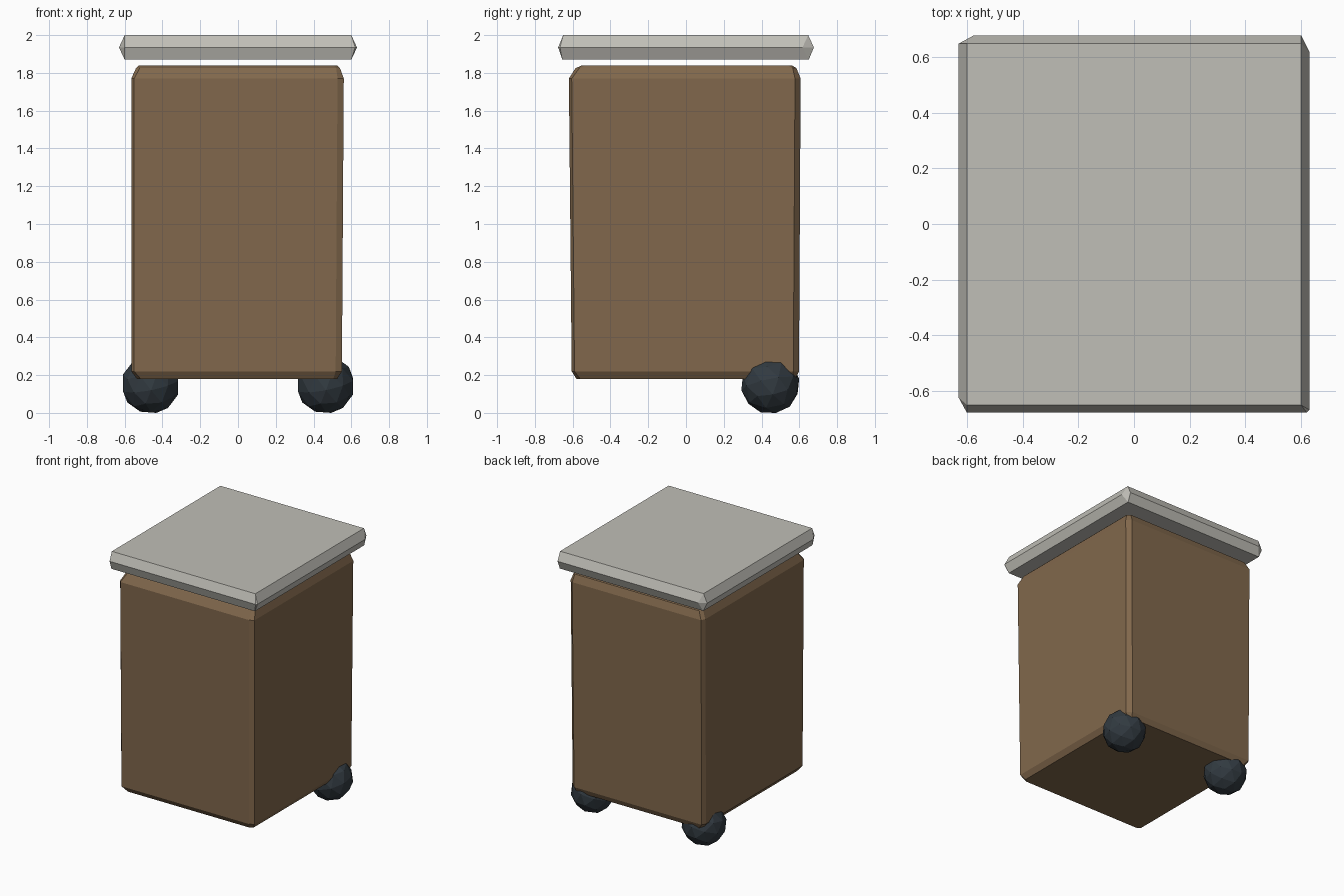
import bpy, bmesh
from mathutils import Vector

default = bpy.data.objects.get("Cube")
if default:
    bpy.data.objects.remove(default, do_unlink=True)


def material(name, colour):
    mat = bpy.data.materials.new(name)
    mat.use_nodes = True
    mat.diffuse_color = (*colour, 1)
    mat.node_tree.nodes["Principled BSDF"].inputs["Base Color"].default_value = (*colour, 1)
    return mat


brown = material("brown plastic", (0.22, 0.138, 0.072))
grey = material("pale grey lid", (0.53, 0.52, 0.475))
black = material("dark rubber", (0.032, 0.043, 0.053))


def finish(name, bm, mat):
    bmesh.ops.remove_doubles(bm, verts=bm.verts, dist=0.0005)
    bmesh.ops.recalc_face_normals(bm, faces=bm.faces)
    mesh = bpy.data.meshes.new(name)
    bm.to_mesh(mesh)
    bm.free()
    mesh.materials.append(mat)
    obj = bpy.data.objects.new(name, mesh)
    bpy.context.collection.objects.link(obj)
    return obj


def outline(x0, x1, y0, y1, cuts):
    """Rectangle with each corner cut off: front right, front left, back left, back right."""
    (ax, ay), (bx, by), (cx, cy), (dx, dy) = cuts
    return [(x0, y0 + ay), (x0 + ax, y0), (x1 - bx, y0), (x1, y0 + by),
            (x1, y1 - cy), (x1 - cx, y1), (x0 + dx, y1), (x0, y1 - dy)]


def stack(name, rings, mat):
    """Join outlines at rising heights into a closed solid."""
    bm = bmesh.new()
    loops = [[bm.verts.new((x, y, z)) for x, y in outline(*box, cuts)]
             for z, box, cuts in rings]
    for low, high in zip(loops, loops[1:]):
        for i in range(len(low)):
            j = (i + 1) % len(low)
            bm.faces.new((low[i], low[j], high[j], high[i]))
    bm.faces.new(loops[0][::-1])
    bm.faces.new(loops[-1])
    return finish(name, bm, mat)


# Bin body, slightly wider at the top, with worn edges
edge = [(0.015, 0.02), (0.033, 0.015), (0.033, 0.03), (0.015, 0.03)]
rim = [(0.02, 0.02)] * 4
stack("bin_body", [
    (0.18, (-0.535, 0.525, -0.58, 0.58), rim),
    (0.22, (-0.565, 0.55, -0.605, 0.598), edge),
    (1.77, (-0.565, 0.56, -0.62, 0.607), edge),
    (1.825, (-0.54, 0.54, -0.585, 0.585), rim),
    (1.84, (-0.525, 0.525, -0.55, 0.56), rim),
], brown)

# Floating lid with a pointed edge all round
sharp = [(0, 0)] * 4
stack("bin_lid", [
    (1.87, (-0.6, 0.6, -0.655, 0.65), sharp),
    (1.935, (-0.63, 0.63, -0.677, 0.677),
     [(0.03, 0.055), (0.01, 0.01), (0.03, 0.06), (0.055, 0.03)]),
    (2.0, (-0.6, 0.6, -0.65, 0.647), sharp),
], grey)

# Two faceted wheels under the back corners
tilt = Vector((0, 0, -1)).rotation_difference(Vector((0.03, 0.03, -0.147)))
for side, x in (("left", 0.463), ("right", -0.463)):
    bm = bmesh.new()
    bmesh.ops.create_icosphere(bm, subdivisions=2, radius=0.156)
    wheel = finish(side + "_wheel", bm, black)
    wheel.rotation_mode = 'QUATERNION'
    wheel.rotation_quaternion = tilt
    wheel.location = (x, 0.446, 0.15)
